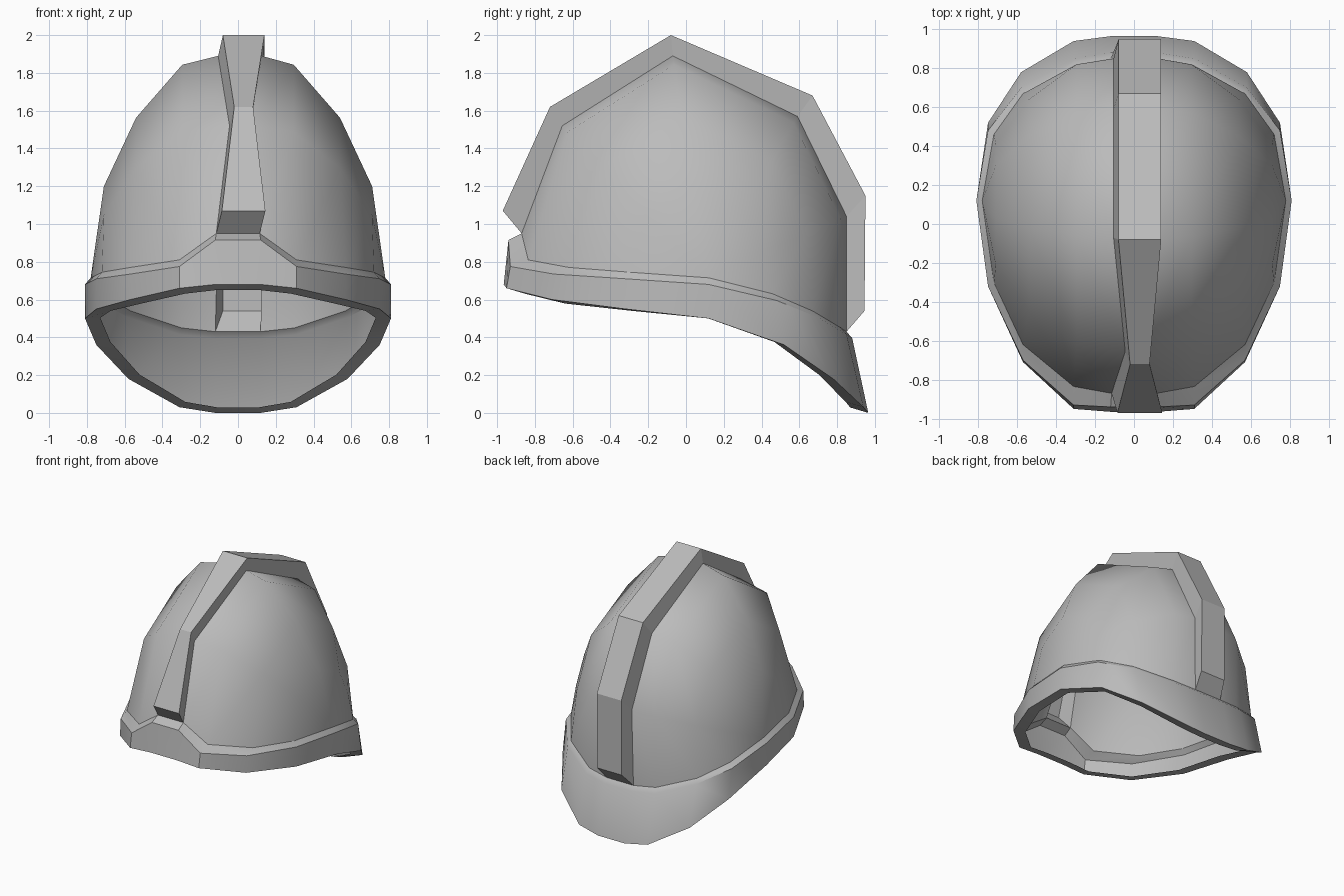
import bpy
import bmesh

cube = bpy.data.objects.get("Cube")
if cube:
    bpy.data.objects.remove(cube, do_unlink=True)

grey = bpy.data.materials.new("plain_grey")
grey.use_nodes = True
grey.diffuse_color = (0.5, 0.5, 0.5, 1)
grey.node_tree.nodes["Principled BSDF"].inputs["Base Color"].default_value = (0.5, 0.5, 0.5, 1)


def loft(bm, rows, closed=False):
    """Bridge rows of points with quads; repeated points collapse to triangles."""
    verts = [[bm.verts.new(p) for p in row] for row in rows]
    for low, high in zip(verts, verts[1:]):
        count = len(low)
        for i in range(count if closed else count - 1):
            k = (i + 1) % count
            bm.faces.new((low[i], low[k], high[k], high[i]))
    return verts


def finish(bm, name, smooth_angle=None, smooth=False):
    bmesh.ops.remove_doubles(bm, verts=bm.verts, dist=0.0005)
    bmesh.ops.recalc_face_normals(bm, faces=bm.faces)
    mesh = bpy.data.meshes.new(name)
    bm.to_mesh(mesh)
    bm.free()
    mesh.materials.append(grey)
    obj = bpy.data.objects.new(name, mesh)
    bpy.context.collection.objects.link(obj)
    bpy.ops.object.select_all(action="DESELECT")
    obj.select_set(True)
    bpy.context.view_layer.objects.active = obj
    if smooth:
        bpy.ops.object.shade_smooth()
    elif smooth_angle:
        bpy.ops.object.shade_smooth_by_angle(angle=smooth_angle)
    return obj


def full_ring(half):
    """Mirror a front-to-back half outline into a closed ring."""
    return half + [(-x, y, z) for x, y, z in reversed(half)]


# Half outlines running front to back: dome foot and lower brim edge
foot = [(.115, -.87, .95), (.31, -.835, .81), (.57, -.62, .77),
        (.72, -.3, .745), (.78, .12, .715), (.72, .46, .63),
        (.57, .67, .54), (.3, .82, .45), (.12, .85, .43)]
hem = [(.12, -.965, .68), (.31, -.95, .66), (.57, -.71, .6),
       (.75, -.32, .55), (.81, .12, .5), (.75, .52, .36),
       (.58, .78, .18), (.31, .94, .03), (.12, .965, 0)]
shoulder_y = [-.94, -.93, -.7, -.32, .12, .48, .7, .85, .88]

# Brim: top ledge, outer wall and underside flange
shoulder = [(h[0], y, f[2] - .035) for h, f, y in zip(hem, foot, shoulder_y)]
flange = [(x * .9, y * .9, z + .03 * y) for x, y, z in hem]
bm = bmesh.new()
loft(bm, [full_ring(r) for r in (foot, shoulder, hem, flange)], closed=True)
finish(bm, "brim", smooth_angle=.6)

# Dome: the centre profile shrinks towards a pole on each side
profile = [(-.655, 1.52), (-.07, 1.89), (.59, 1.57), (.85, 1.04)]
slot = [.055, .115, .115, .115]
stations = [(.115, 1), (.295, .96), (.54, .72), (.71, .41)]
MID_Y, MID_Z = .1, .72


def column(j, side):
    x, s = stations[j]
    points = [foot[j]]
    for (y, z), half in zip(profile, slot):
        px = x if j else half + side * .01
        points.append((px, MID_Y + (y - MID_Y) * s, MID_Z + (z - MID_Z) * s))
    points.append(foot[8 - j])
    return [(side * px, y, z) for px, y, z in points]


bm = bmesh.new()
for side in (1, -1):
    columns = [column(j, side) for j in range(4)]
    rows = loft(bm, columns)
    px, py, pz = foot[4]
    pole = bm.verts.new((side * px, py, pz))
    for a, b in zip(rows[3], rows[3][1:]):
        bm.faces.new((a, b, pole))
finish(bm, "dome", smooth=True)

# Crest: hollow raised ridge over the centre slot
ridge = [(-.97, 1.07), (-.72, 1.62), (-.08, 2), (.67, 1.68), (.95, 1.15), (.945, .54)]
widths = [.115, .05, .11, .11, .11, .11]
left_top = [(.03 - w, y, z) for (y, z), w in zip(ridge, widths)]
right_top = [(.03 + w, y, z) for (y, z), w in zip(ridge, widths)]
bm = bmesh.new()
rows = loft(bm, [column(0, -1), left_top, right_top, column(0, 1)])
for end in (0, -1):
    bm.faces.new([row[end] for row in rows])
finish(bm, "crest")
